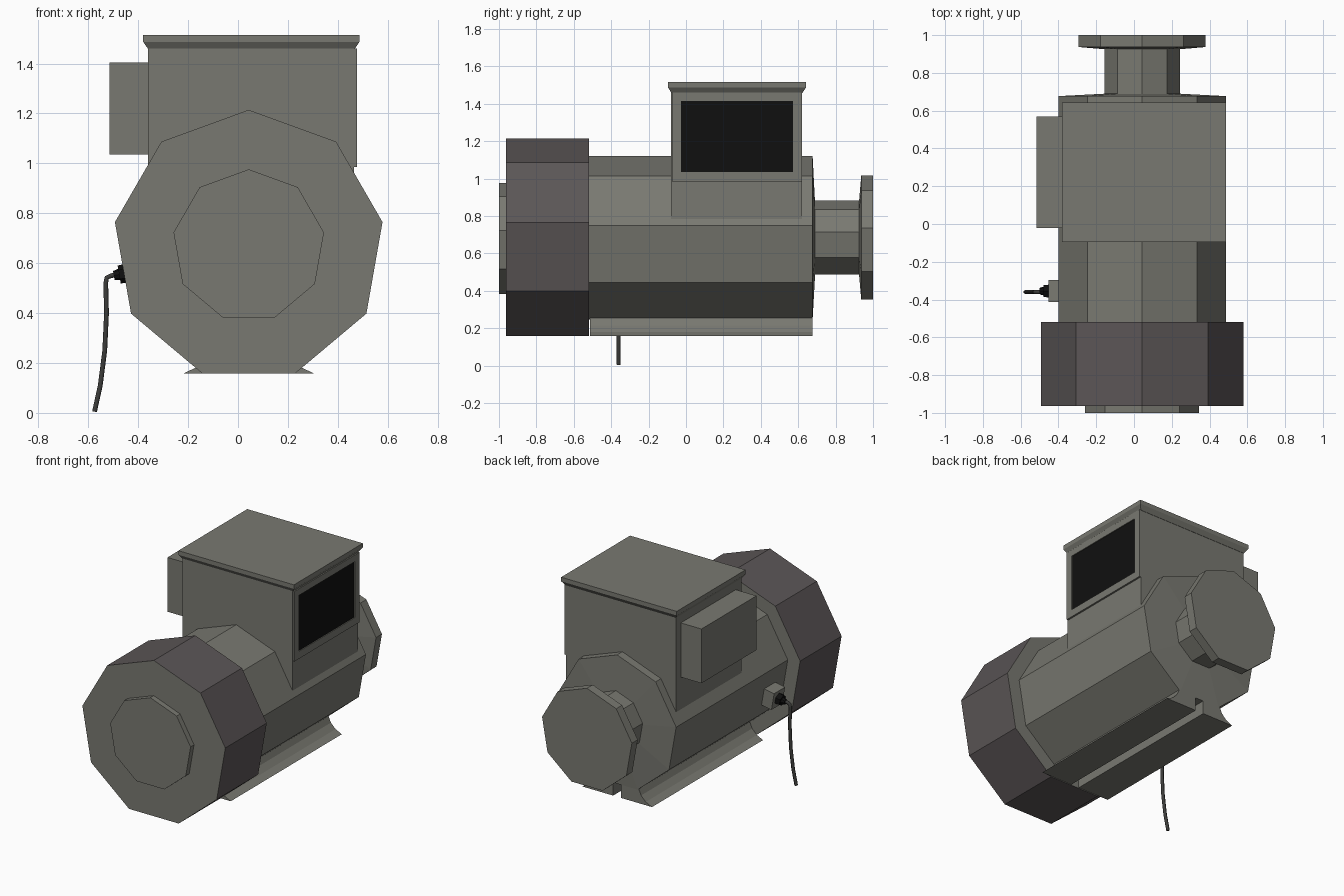
import bpy, bmesh, math
from mathutils import Matrix, Vector

if "Cube" in bpy.data.objects:
    bpy.data.objects.remove(bpy.data.objects["Cube"])

CX, CZ = 0.043, 0.67      # axis of the machine
SIDES = 9


def material(name, rgb):
    m = bpy.data.materials.new(name)
    m.diffuse_color = (*rgb, 1)
    m.use_nodes = True
    m.node_tree.nodes["Principled BSDF"].inputs["Base Color"].default_value = m.diffuse_color
    return m


GREY = material("machine grey", (0.19, 0.19, 0.165))
BROWN = material("dark brown grey", (0.105, 0.093, 0.094))
BLACK = material("grille black", (0.005, 0.005, 0.005))
CABLE = material("cable charcoal", (0.045, 0.045, 0.042))


def finish(bm, name, *mats):
    bmesh.ops.recalc_face_normals(bm, faces=bm.faces)
    me = bpy.data.meshes.new(name)
    bm.to_mesh(me)
    bm.free()
    for m in mats:
        me.materials.append(m)
    ob = bpy.data.objects.new(name, me)
    bpy.context.collection.objects.link(ob)
    return ob


def loft(bm, rings):
    """Skin a list of equal-length point rings and cap both ends."""
    vs = [[bm.verts.new(p) for p in ring] for ring in rings]
    n = len(vs[0])
    for a, b in zip(vs, vs[1:]):
        for i in range(n):
            j = (i + 1) % n
            bm.faces.new((a[i], a[j], b[j], b[i]))
    bm.faces.new(vs[0])
    bm.faces.new(vs[-1])


def lathe(name, profile, *mats, cz=CZ):
    """Nine-sided turned part along y; profile is (y, radius)."""
    bm = bmesh.new()
    turns = [2 * math.pi * k / SIDES for k in range(SIDES)]
    loft(bm, [[(CX + r * math.sin(a), y, cz + r * math.cos(a)) for a in turns]
              for y, r in profile])
    return finish(bm, name, *mats)


def rect(x0, x1, y0, y1, z):
    return [(x0, y0, z), (x1, y0, z), (x1, y1, z), (x0, y1, z)]


def box(name, x0, x1, y0, y1, z0, z1, mat):
    bm = bmesh.new()
    loft(bm, [rect(x0, x1, y0, y1, z0), rect(x0, x1, y0, y1, z1)])
    return finish(bm, name, mat)


# Turned parts: body, fan drum, front cap, shaft neck and flange
lathe("main_body", [(-0.53, 0.45), (0.677, 0.45), (0.69, 0.2)], GREY)
drum = lathe("fan_drum", [(-0.963, 0.5445), (-0.519, 0.5445)], GREY, BROWN)
for p in drum.data.polygons:
    p.material_index = 1 if abs(p.normal.y) < 0.5 else 0
lathe("front_cap", [(-1.0, 0.306), (-0.955, 0.306)], GREY)
lathe("shaft_neck", [(0.67, 0.2035), (0.935, 0.2035)], GREY, cz=0.679)
lathe("shaft_flange", [(0.925, 0.2), (0.937, 0.342), (1.0, 0.342)], GREY, cz=0.675)

# Two base rails with a hollowed outer flank
for side, label in ((-1, "left"), (1, "right")):
    section = [(0.03, 0.158), (0.262, 0.158), (0.215, 0.18), (0.18, 0.215),
               (0.162, 0.256), (0.03, 0.256)]
    bm = bmesh.new()
    loft(bm, [[(CX + side * x, y, z) for x, z in section] for y in (-0.513, 0.677)])
    finish(bm, label + "_base_rail", GREY)

# Terminal box, lid with sloped underside, side cabinet
box("terminal_box", -0.36, 0.465, -0.08, 0.62, 0.72, 1.47, GREY)
bm = bmesh.new()
loft(bm, [rect(-0.36, 0.467, -0.078, 0.622, 1.458),
          rect(-0.38, 0.487, -0.096, 0.642, 1.487),
          rect(-0.38, 0.487, -0.096, 0.642, 1.515)])
finish(bm, "box_lid", GREY)
box("side_cabinet", -0.515, -0.35, -0.02, 0.57, 1.036, 1.404, GREY)

# Window frame and black grille on the right of the box
Y0, Y1, Z0, Z1 = -0.075, 0.62, 0.985, 1.46
IY0, IY1, IZ0, IZ1 = -0.027, 0.572, 1.035, 1.415
for name, dims in (("bottom", (Y0, Y1, Z0, IZ0)), ("top", (Y0, Y1, IZ1, Z1)),
                   ("front", (Y0, IY0, IZ0, IZ1)), ("back", (IY1, Y1, IZ0, IZ1))):
    box("window_frame_" + name, 0.46, 0.477, *dims, GREY)
box("window_grille", 0.463, 0.471, IY0, IY1, IZ0, IZ1, BLACK)

# Cable gland: mounting block and stepped nut, square to the sloping side
out = Vector((-math.cos(math.radians(10)), 0, -math.sin(math.radians(10))))
base = Vector((-0.36, -0.355, 0.575))
turn = out.to_track_quat('Z', 'Y').to_matrix().to_4x4()


def gland(name, start, end, r0, r1, sides, mat):
    bm = bmesh.new()
    spin = Matrix.Rotation(math.pi / 4 if sides == 4 else 0, 4, 'Z')
    bmesh.ops.create_cone(
        bm, cap_ends=True, segments=sides, radius1=r0, radius2=r1, depth=end - start,
        matrix=Matrix.Translation(base + out * (start + end) / 2) @ turn @ spin)
    return finish(bm, name, mat)


gland("gland_block", -0.02, 0.085, 0.083, 0.083, 4, GREY)
gland("gland_nut", 0.08, 0.118, 0.04, 0.036, 6, BLACK)
gland("gland_tip", 0.115, 0.14, 0.024, 0.018, 8, BLACK)

# Hanging cable
cu = bpy.data.curves.new("power_cable", 'CURVE')
cu.dimensions = '3D'
cu.bevel_depth = 0.011
cu.bevel_resolution = 1
cu.resolution_u = 3
cu.use_fill_caps = True
path = [(-0.48, 0.554), (-0.508, 0.55), (-0.526, 0.542), (-0.53, 0.52),
        (-0.527, 0.40), (-0.534, 0.25), (-0.552, 0.11), (-0.575, 0.005)]
sp = cu.splines.new('POLY')
sp.points.add(len(path) - 1)
for pt, (x, z) in zip(sp.points, path):
    pt.co = (x, -0.36, z, 1)
cu.materials.append(CABLE)
bpy.context.collection.objects.link(bpy.data.objects.new("power_cable", cu))
